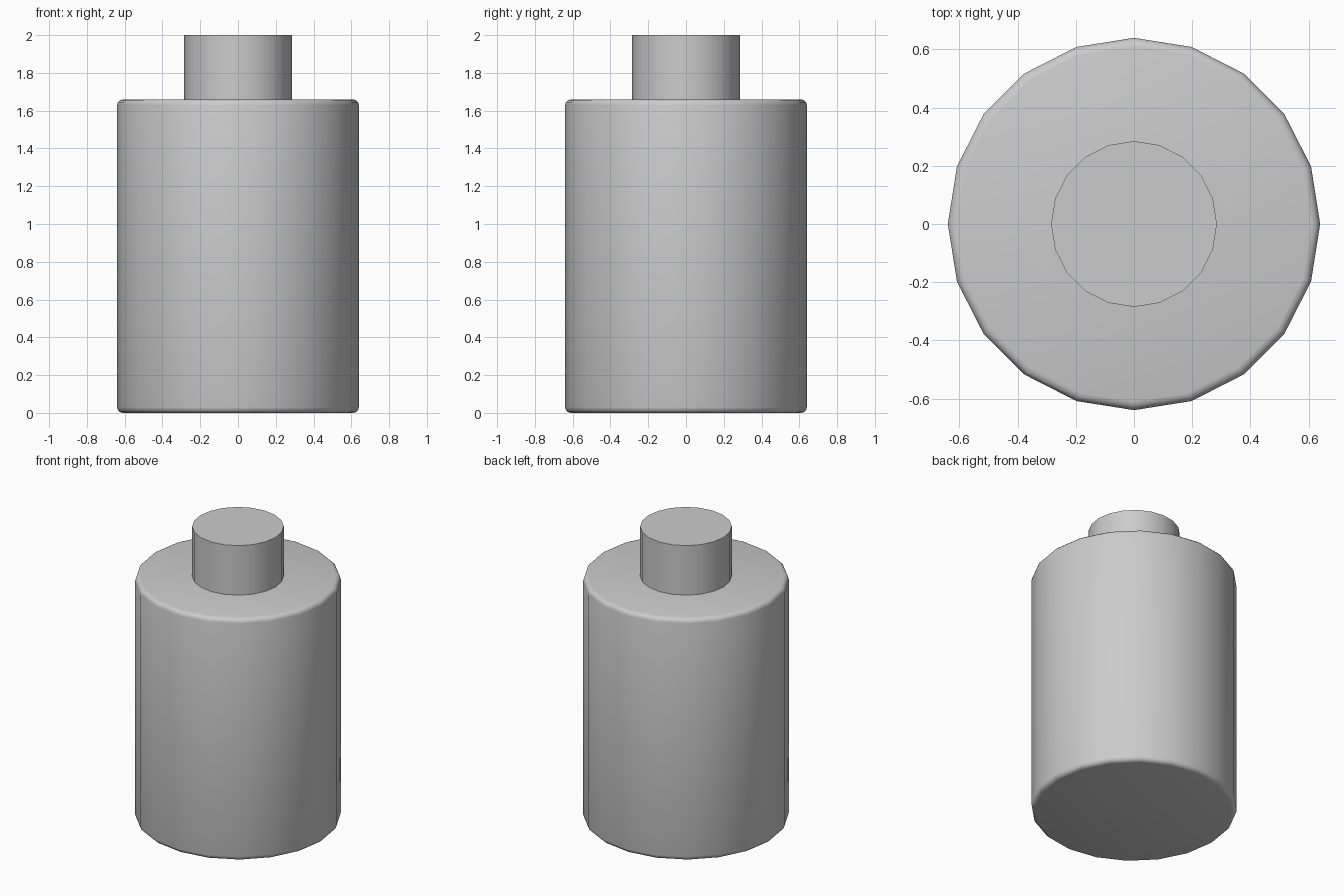
import bpy
import math

if "Cube" in bpy.data.objects:
    bpy.data.objects.remove(bpy.data.objects["Cube"])

SIDES = 20


def cylinder(name, radius, z0, z1):
    bpy.ops.mesh.primitive_cylinder_add(
        vertices=SIDES, radius=radius, depth=z1 - z0, location=(0, 0, (z0 + z1) / 2))
    obj = bpy.context.object
    obj.name = name
    return obj


# Bottle body with softly rounded top and bottom rims
body = cylinder("bottle_body", 0.64, 0.0, 1.66)
bevel = body.modifiers.new("rim_rounding", 'BEVEL')
bevel.width = 0.03
bevel.segments = 3
bevel.limit_method = 'ANGLE'
bevel.angle_limit = math.radians(40)
bpy.ops.object.modifier_apply(modifier=bevel.name)
bpy.ops.object.shade_smooth_by_angle(angle=math.radians(35))

# Plain cap seated on the body
cylinder("bottle_cap", 0.285, 1.65, 2.0)
bpy.ops.object.shade_smooth_by_angle(angle=math.radians(35))
